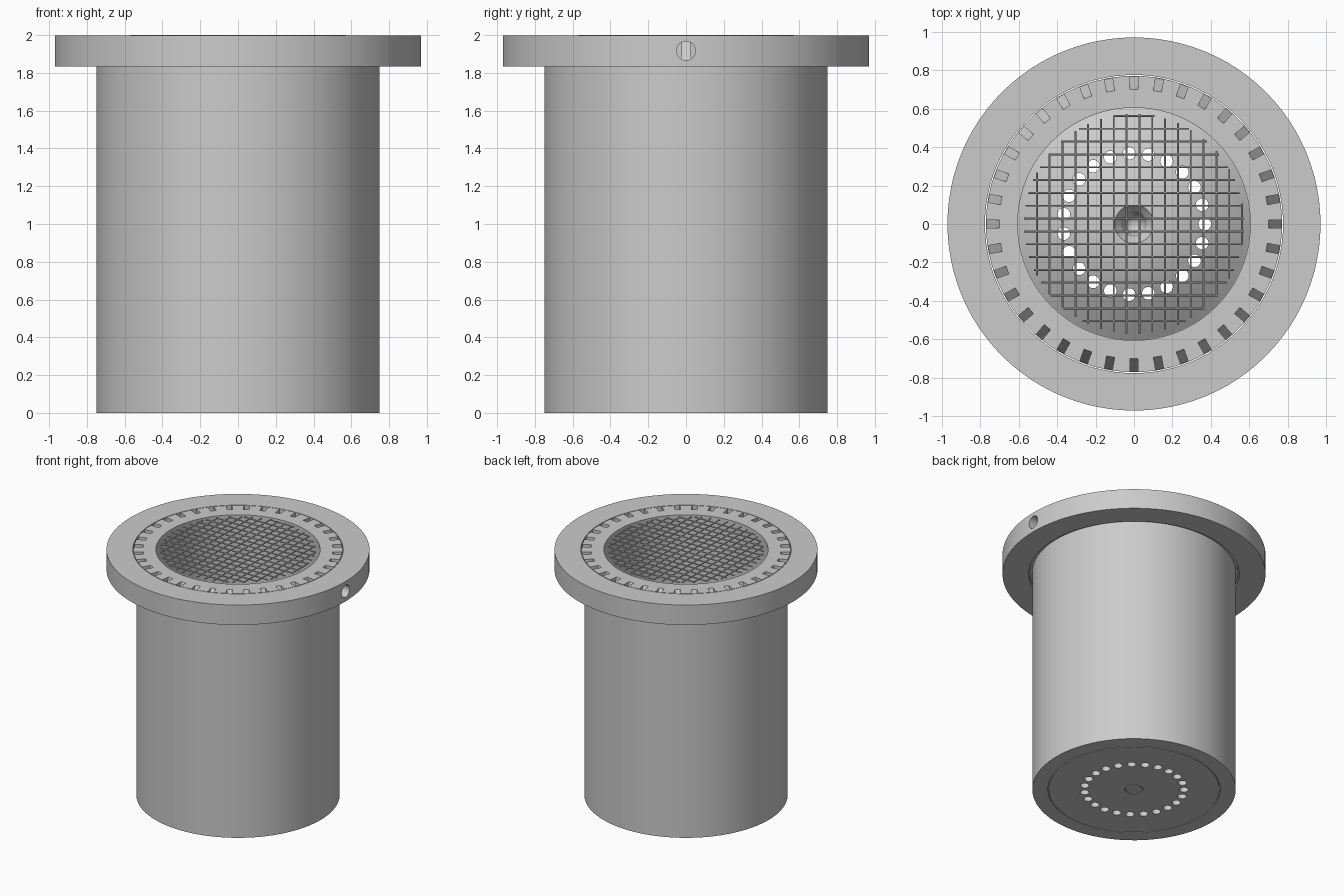
import bpy, bmesh, math
from mathutils import Matrix, Vector

if "Cube" in bpy.data.objects:
    bpy.data.objects.remove(bpy.data.objects["Cube"])

steel = bpy.data.materials.new("grey steel")
steel.use_nodes = True
grey = (0.6, 0.6, 0.6, 1)
steel.diffuse_color = grey
steel.node_tree.nodes["Principled BSDF"].inputs["Base Color"].default_value = grey

TOP = 1.997


def make(name, bm):
    bmesh.ops.recalc_face_normals(bm, faces=bm.faces[:])
    mesh = bpy.data.meshes.new(name)
    bm.to_mesh(mesh)
    bm.free()
    ob = bpy.data.objects.new(name, mesh)
    bpy.context.collection.objects.link(ob)
    mesh.materials.append(steel)
    return ob


def lathe(name, profile, closed=True, segments=96):
    bm = bmesh.new()
    verts = [bm.verts.new((r, 0, z)) for r, z in profile]
    pairs = list(zip(verts, verts[1:]))
    if closed:
        pairs.append((verts[-1], verts[0]))
    edges = [bm.edges.new(p) for p in pairs]
    bmesh.ops.spin(bm, geom=verts + edges, axis=(0, 0, 1), cent=(0, 0, 0),
                   angle=math.tau, steps=segments, use_duplicate=False)
    bmesh.ops.remove_doubles(bm, verts=bm.verts[:], dist=0.0005)
    return make(name, bm)


def activate(ob):
    bpy.ops.object.select_all(action='DESELECT')
    ob.select_set(True)
    bpy.context.view_layer.objects.active = ob


def cut(ob, bm):
    cutter = make("cutter", bm)
    mod = ob.modifiers.new("cut", 'BOOLEAN')
    mod.object = cutter
    mod.solver = 'EXACT'
    activate(ob)
    bpy.ops.object.modifier_apply(modifier=mod.name)
    bpy.data.objects.remove(cutter)


def smooth(ob):
    activate(ob)
    bpy.ops.object.shade_smooth_by_angle(angle=math.radians(30))


def cylinder(bm, radius, depth, matrix, segments=24):
    bmesh.ops.create_cone(bm, cap_ends=True, segments=segments, radius1=radius,
                          radius2=radius, depth=depth, matrix=matrix)


# Flange ring with a feed hole on its left side
flange = lathe("flange", [(0.775, 1.835), (0.97, 1.835), (0.97, TOP), (0.775, TOP)])
bm = bmesh.new()
cylinder(bm, 0.05, 0.4, Matrix.Translation((0.87, 0, 1.917)) @ Matrix.Rotation(math.pi / 2, 4, 'Y'))
cut(flange, bm)

# Tube body with a wider collar at the top
body = lathe("tube_body", [(0.635, 0), (0.75, 0), (0.75, 1.85), (0.77, 1.85), (0.77, TOP),
                           (0.605, TOP), (0.605, 0.08), (0.635, 0.08)])

# Sloping slots around the collar
bm = bmesh.new()
slot = [(0.70, TOP), (0.694, TOP + 0.01), (0.80, TOP + 0.01), (0.80, 1.87), (0.767, 1.87)]
for i in range(36):
    turn = Matrix.Rotation(math.tau * i / 36, 3, 'Z')
    sides = [[bm.verts.new(turn @ Vector((r, y, z))) for r, z in slot] for y in (-0.021, 0.021)]
    bm.faces.new(sides[0])
    bm.faces.new(sides[1][::-1])
    for a in range(len(slot)):
        b = (a + 1) % len(slot)
        bm.faces.new((sides[0][b], sides[0][a], sides[1][a], sides[1][b]))
cut(body, bm)

# Domed floor with a central nozzle and a ring of air holes
dome = [(0.604 - 0.504 * t / 10, 0.07 + 0.22 * math.sin(t / 10 * math.pi / 2)) for t in range(11)]
floor = lathe("domed_floor", [(0, 0), (0.062, 0), (0.062, 0.02), (0.068, 0.02), (0.068, 0),
                              (0.63, 0), (0.63, 0.07)] + dome
              + [(0.065, 0.25), (0.06, 0.22), (0, 0.1)], closed=False)
bm = bmesh.new()
for i in range(23):
    a = math.tau * i / 23
    cylinder(bm, 0.033, 1, Matrix.Translation((0.368 * math.cos(a), 0.368 * math.sin(a), 0.2)))
cut(floor, bm)

for ob in (flange, body, floor):
    smooth(ob)

# Wire mesh across the mouth
bm = bmesh.new()
R, STEP = 0.572, 0.0667
for k in range(1, 18):
    offset = -R + STEP * k
    length = 2 * math.sqrt(max(R * R - offset * offset, 0))
    if length > 0:
        cylinder(bm, 0.005, length, Matrix.Translation((offset, 0, 1.995)) @ Matrix.Rotation(math.pi / 2, 4, 'X'), 8)
        cylinder(bm, 0.005, length, Matrix.Translation((0, offset, 1.995)) @ Matrix.Rotation(math.pi / 2, 4, 'Y'), 8)
mesh_grid = make("wire_mesh", bm)
smooth(mesh_grid)
